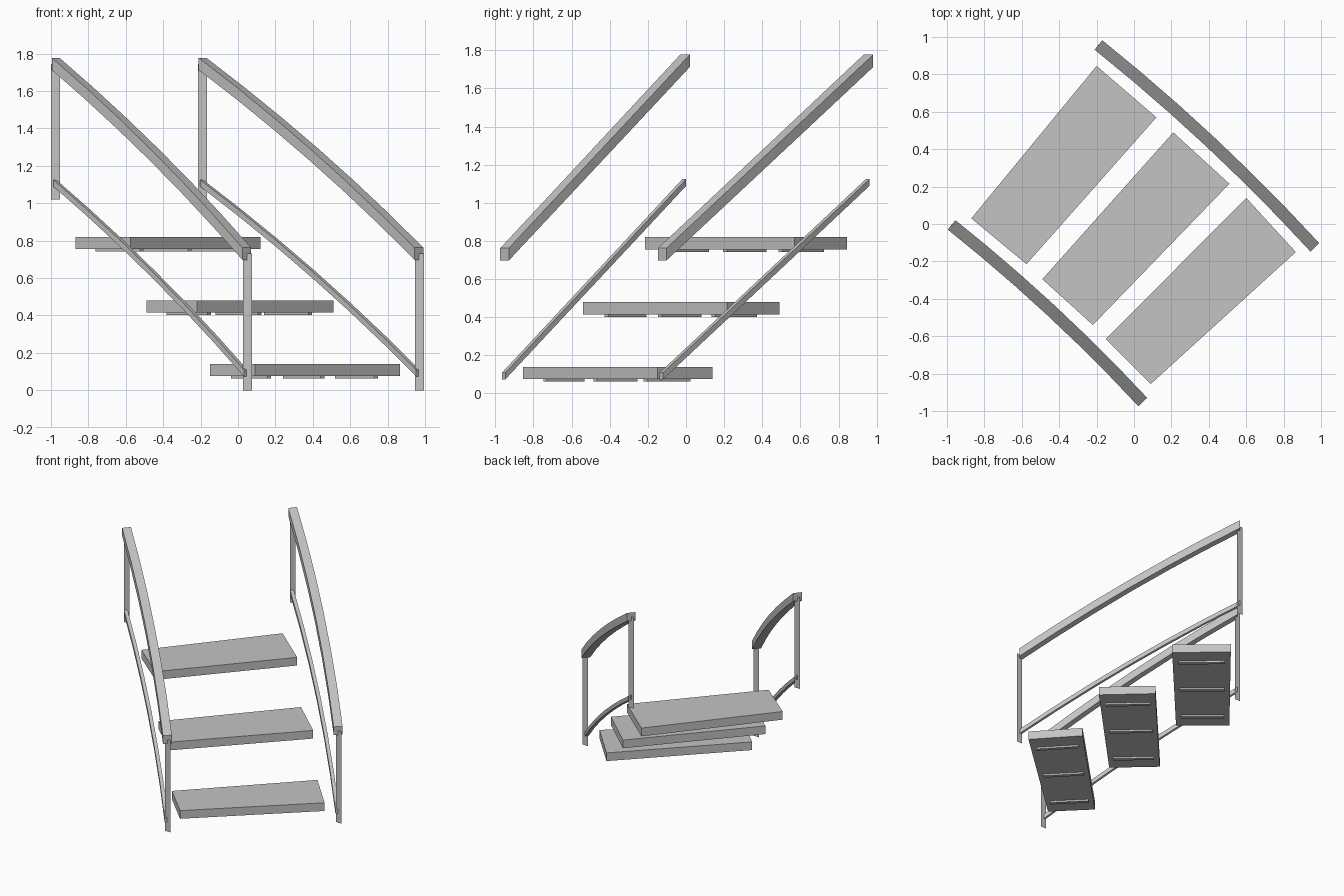
import bpy, bmesh
from mathutils import Vector

if "Cube" in bpy.data.objects:
    bpy.data.objects.remove(bpy.data.objects["Cube"], do_unlink=True)

grey = bpy.data.materials.new("plain grey")
grey.use_nodes = True
colour = (0.55, 0.55, 0.55, 1)
grey.diffuse_color = colour
grey.node_tree.nodes["Principled BSDF"].inputs["Base Color"].default_value = colour


def finish(bm, name):
    bmesh.ops.recalc_face_normals(bm, faces=bm.faces[:])
    mesh = bpy.data.meshes.new(name)
    bm.to_mesh(mesh)
    bm.free()
    mesh.materials.append(grey)
    obj = bpy.data.objects.new(name, mesh)
    bpy.context.collection.objects.link(obj)
    return obj


def loft(name, rings):
    """Closed solid through a list of four-point rings."""
    bm = bmesh.new()
    loops = [[bm.verts.new(p) for p in ring] for ring in rings]
    for a, b in zip(loops, loops[1:]):
        for i in range(4):
            j = (i + 1) % 4
            bm.faces.new((a[i], a[j], b[j], b[i]))
    bm.faces.new(loops[0])
    bm.faces.new(loops[-1])
    return finish(bm, name)


def slab(name, corners, z0, z1):
    return loft(name, [[(x, y, z) for x, y in corners] for z in (z0, z1)])


def rail(name, low, high, z_low, width, height, bulge, segments=6):
    """Gently curved rising rail with an upright rectangular section."""
    a = Vector((*low, z_low))
    b = Vector((*high, z_low + RISE))
    run = b - a
    out = Vector((run.y, -run.x, 0)).normalized()
    centres = []
    for i in range(segments + 1):
        t = i / segments
        bow = 4 * t * (1 - t)
        centres.append(a.lerp(b, t) + out * bulge * bow + Vector((0, 0, 0.02 * bow)))
    rings = []
    for i, c in enumerate(centres):
        d = centres[min(i + 1, segments)] - centres[max(i - 1, 0)]
        side = Vector((d.y, -d.x, 0)).normalized() * width / 2
        up = Vector((0, 0, height / 2))
        rings.append([c - side - up, c + side - up, c + side + up, c - side + up])
    loft(name, rings)


def post(name, x, y, z0, z1, width=0.048):
    """Flat sheet post facing the front."""
    bm = bmesh.new()
    w = width / 2
    bm.faces.new([bm.verts.new(p) for p in
                  ((x - w, y, z0), (x + w, y, z0), (x + w, y, z1), (x - w, y, z1))])
    finish(bm, name)


RISE = 1.015

# Handrails, lower rails and end posts on each side
sides = {
    "right": ((0.047, -0.952), (-0.975, -0.005), 0.026),
    "left": ((0.967, -0.125), (-0.19, 0.957), 0.03),
}
for side, (low, high, bulge) in sides.items():
    rail(side + "_handrail", low, high, 0.73, 0.065, 0.065, bulge)
    rail(side + "_lower_rail", (low[0] - 0.006, low[1] - 0.004),
         (high[0] - 0.004, high[1] - 0.004), 0.092, 0.026, 0.035, bulge)
    post(side + "_bottom_post", low[0] + 0.004, low[1], 0, 0.73)
    post(side + "_top_post", high[0], high[1], 1.02, 1.745)

# Fanned treads: back inner, back outer, front outer, front inner corners
treads = {
    "bottom": (0.075, ((-0.15, -0.615), (0.60, 0.14), (0.865, -0.15), (0.09, -0.855))),
    "middle": (0.415, ((-0.49, -0.295), (0.21, 0.49), (0.51, 0.215), (-0.22, -0.54))),
    "top": (0.755, ((-0.87, 0.03), (-0.20, 0.845), (0.12, 0.57), (-0.575, -0.215))),
}
for name, (z, corners) in treads.items():
    slab(name + "_tread", corners, z, z + 0.065)
    c0, c1, c2, c3 = (Vector(c) for c in corners)
    # Three support bars across the underside
    for i, t in enumerate((0.13, 0.5, 0.87)):
        back, front = c0.lerp(c1, t), c3.lerp(c2, t)
        p, q = back.lerp(front, 0.1), back.lerp(front, 0.9)
        d = (q - p).normalized()
        n = Vector((-d.y, d.x)) * 0.014
        slab(f"{name}_tread_bar_{i + 1}", (p - n, q - n, q + n, p + n), z - 0.013, z)
